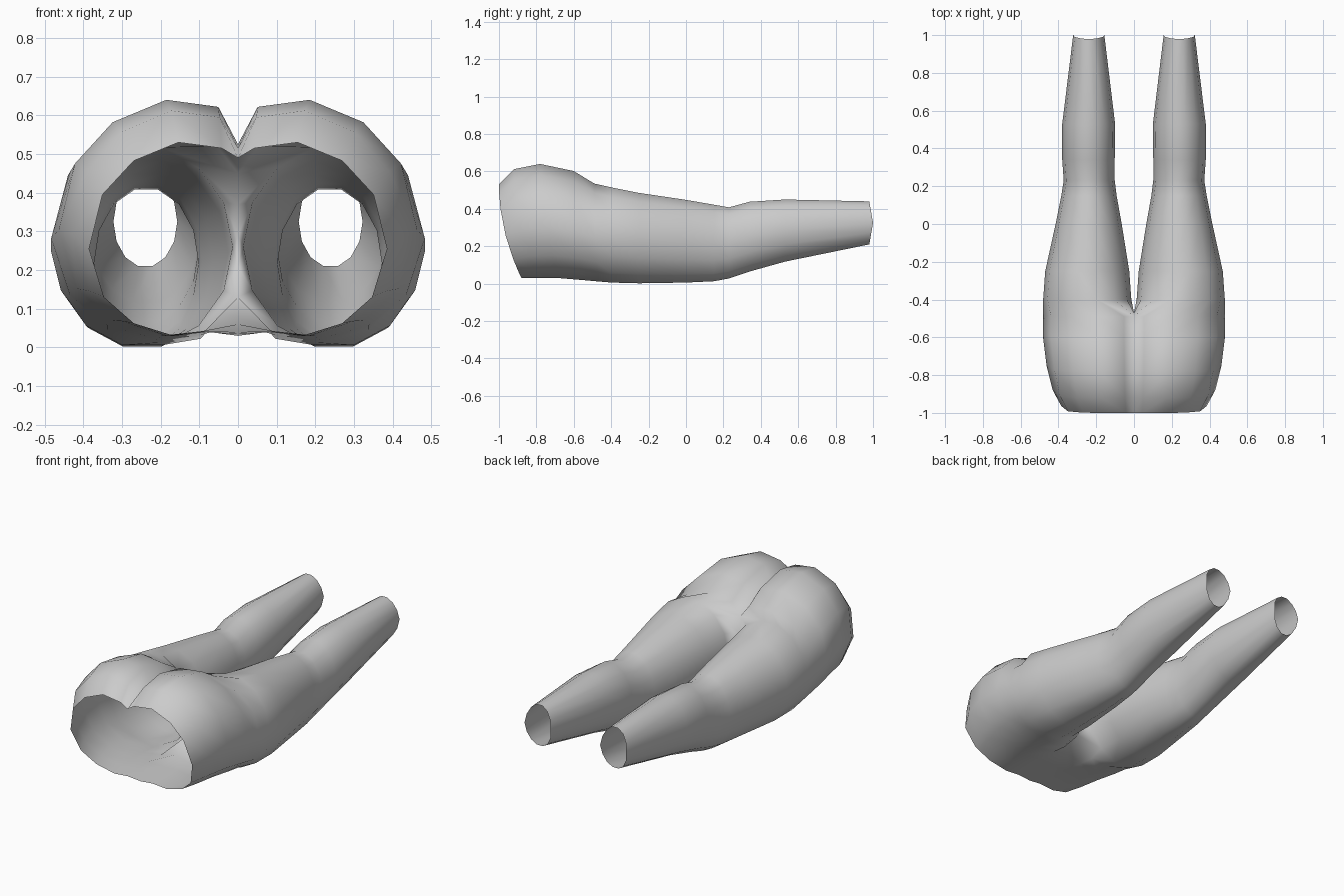
import bpy
import bmesh
import math

cube = bpy.data.objects.get("Cube")
if cube:
    bpy.data.objects.remove(cube, do_unlink=True)

SIDES = 14   # points round a leg
ARC = 11     # points round half of the hips, top centre to bottom centre

# Half hip section: share of the width, share of the height
HIP_PROFILE = [(0, 1), (.11, .97), (.4, 1), (.7, .905), (.91, .73), (1, .45),
               (.9, .2), (.7, .065), (.43, 0), (.2, .02), (0, 0)]

# Hips: y at top, y at bottom, width, low z, high z, rear seam z, front seam z
HIPS = [(-1, -.88, .385, .03, .53, .49, .03),
        (-.92, -.79, .43, .03, .612, .515, .035),
        (-.78, -.68, .463, .03, .64, .525, .04),
        (-.6, -.56, .483, .02, .602, .5, .06),
        (-.49, -.47, .483, .012, .535, .45, .13)]

# Legs: y, inner x, outer x, low z, high z
LEGS = [(-.4, .014, .481, .006, .515),
        (-.25, .025, .47, .002, .485),
        (0, .065, .415, .006, .448),
        (.15, .092, .385, .013, .422),
        (.23, .102, .372, .028, .408),
        (.34, .102, .38, .065, .438),
        (.53, .1, .38, .118, .45),
        (1, .157, .322, .21, .44)]


def hip_ring(y_top, y_low, width, low, high, rear, front):
    """Half section, open along the centre line."""
    points = []
    for u, v in HIP_PROFILE:
        y = y_top + (y_low - y_top) * (1 - v) ** 2
        points.append([u * width, y, low + v * (high - low)])
    points[0][2] = rear
    points[-1][2] = front
    return points


def leg_ring(y, inner, outer, low, high, bow=0):
    """Closed oval section; bow pulls the top and bottom of the hem back."""
    points = []
    step = math.tau / SIDES
    for i in range(SIDES):
        a = step * (5 - i)
        s = math.sin(a) / math.cos(step / 2)
        points.append([(inner + outer) / 2 + (outer - inner) / 2 * math.cos(a),
                       y - bow * abs(s),
                       (low + high) / 2 + (high - low) / 2 * s])
    return points


# Hip rings; the last one is closed by the crotch seam
rings = [hip_ring(*row) for row in HIPS]
start, end = rings[-1][-1], rings[-1][0]
extra = SIDES - ARC
for k in range(1, extra + 1):
    t = k / (extra + 1)
    rings[-1].append([0, -.47, start[2] + t * (end[2] - start[2])])

# Leg rings down to the open hem
for row in LEGS:
    rings.append(leg_ring(*row, bow=.02 if row is LEGS[-1] else 0))

# Skin the rings
bm = bmesh.new()
loops = [[bm.verts.new(p) for p in ring] for ring in rings]
for a, b in zip(loops, loops[1:]):
    closed = len(a) == SIDES
    for i in range(SIDES if closed else ARC - 1):
        j = (i + 1) % len(a)
        bm.faces.new((a[i], a[j], b[j], b[i]))
mesh = bpy.data.meshes.new("trousers")
bm.to_mesh(mesh)
bm.free()

trousers = bpy.data.objects.new("trousers", mesh)
bpy.context.collection.objects.link(trousers)

# Other half
mirror = trousers.modifiers.new("other_half", 'MIRROR')
mirror.use_clip = True
mirror.merge_threshold = .001

# Plain grey cloth
cloth = bpy.data.materials.new("grey_cloth")
cloth.use_nodes = True
grey = (.6, .6, .6, 1)
cloth.diffuse_color = grey
cloth.node_tree.nodes["Principled BSDF"].inputs["Base Color"].default_value = grey
mesh.materials.append(cloth)
mesh.shade_smooth()
